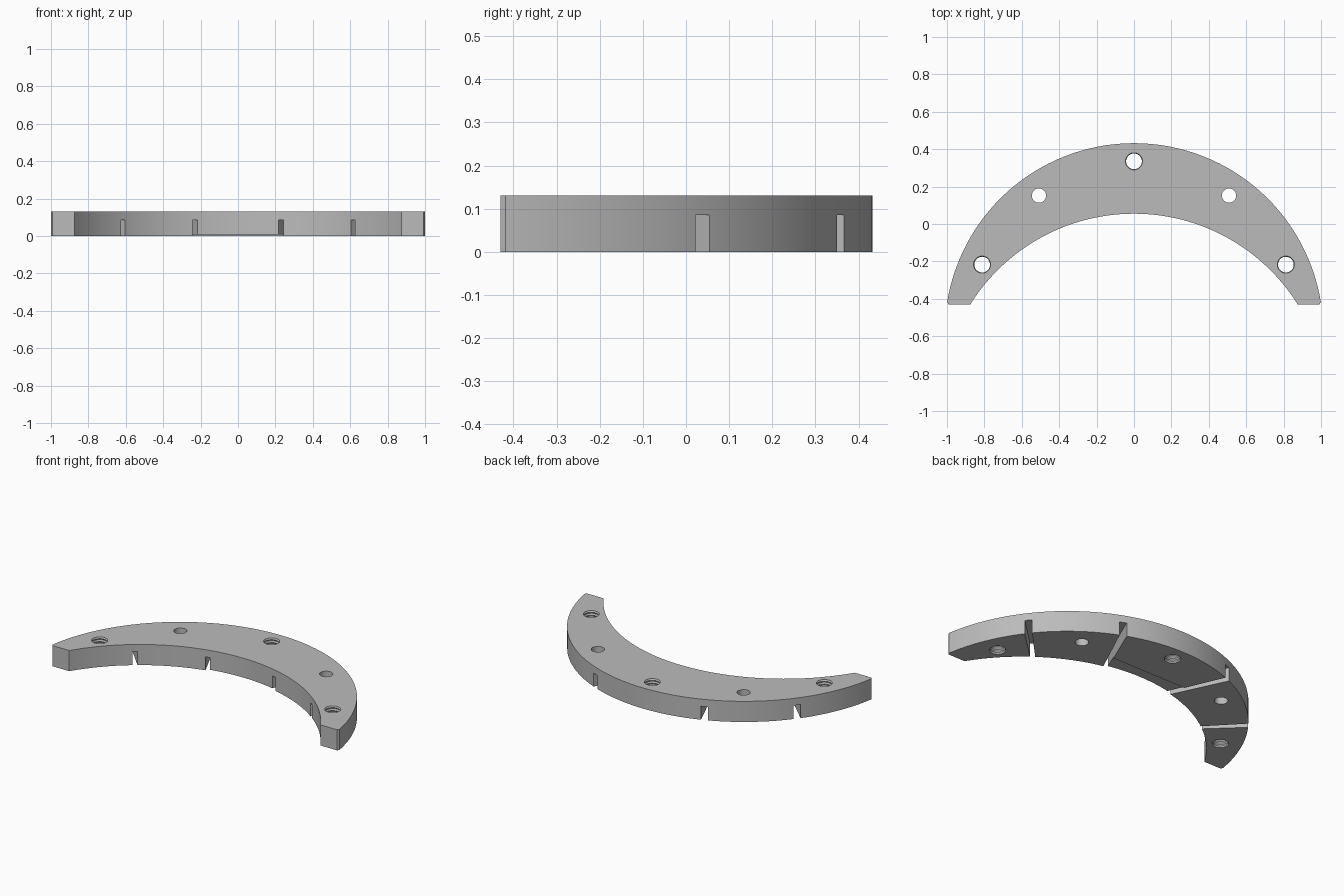
import bpy, bmesh, math
from mathutils import Vector

if "Cube" in bpy.data.objects:
    bpy.data.objects.remove(bpy.data.objects["Cube"], do_unlink=True)

HEIGHT = 0.13
END_Y = -0.43
OUTER_R, OUTER_C = 1.012, -0.58
INNER_R, INNER_C = 1.032, -0.977

grey = bpy.data.materials.new("plain grey")
grey.use_nodes = True
grey.diffuse_color = (0.5, 0.5, 0.5, 1)
grey.node_tree.nodes["Principled BSDF"].inputs["Base Color"].default_value = (0.5, 0.5, 0.5, 1)


def finish(name, bm):
    bmesh.ops.recalc_face_normals(bm, faces=bm.faces)
    mesh = bpy.data.meshes.new(name)
    bm.to_mesh(mesh)
    bm.free()
    mesh.materials.append(grey)
    obj = bpy.data.objects.new(name, mesh)
    bpy.context.collection.objects.link(obj)
    return obj


def prism(name, outline, z0, z1):
    bm = bmesh.new()
    face = bm.faces.new([bm.verts.new((x, y, z0)) for x, y in outline])
    ext = bmesh.ops.extrude_face_region(bm, geom=[face])
    top = [v for v in ext["geom"] if isinstance(v, bmesh.types.BMVert)]
    bmesh.ops.translate(bm, verts=top, vec=(0, 0, z1 - z0))
    return finish(name, bm)


def lathe(name, x, y, profile, sides=40):
    # Closed solid of revolution from (radius, height) pairs
    bm = bmesh.new()
    rings = [[bm.verts.new((x + r * math.cos(2 * math.pi * i / sides),
                            y + r * math.sin(2 * math.pi * i / sides), z))
              for i in range(sides)] for r, z in profile]
    for low, high in zip(rings, rings[1:]):
        for i in range(sides):
            j = (i + 1) % sides
            bm.faces.new((low[i], low[j], high[j], high[i]))
    bm.faces.new(rings[0])
    bm.faces.new(rings[-1])
    return finish(name, bm)


def arc(radius, centre, end_y, steps):
    half = math.acos((end_y - centre) / radius)
    angles = [half - 2 * half * i / steps for i in range(steps + 1)]
    return [(radius * math.sin(a), centre + radius * math.cos(a)) for a in angles]


# Crescent plate with slightly blunted outer tips
outer = arc(OUTER_R, OUTER_C, END_Y + 0.012, 96)
inner = arc(INNER_R, INNER_C, END_Y, 80)
tip = outer[0][0] - 0.008
outline = [(tip, END_Y)] + outer + [(-tip, END_Y)] + inner[::-1]
plate = prism("crescent_plate", outline, 0, HEIGHT)
cutters = []

# Flared slots across the underside
for side in (-1, 1):
    for start, end in (((0.23, 0.028), (0.379, 0.358)), ((0.615, -0.148), (0.80, 0.037))):
        a = Vector((side * start[0], start[1]))
        b = Vector((side * end[0], end[1]))
        along = (b - a).normalized()
        across = Vector((-along.y, along.x))
        a0, b0 = a - along * 0.06, b + along * 0.06
        quad = [a0 - across * 0.013, b0 - across * 0.022,
                b0 + across * 0.022, a0 + across * 0.013]
        cutters.append(prism("slot_cutter", quad, -0.05, 0.085))

# Shallow step under the inner edge of the middle section
step = [(-0.172, -0.1), (0.172, -0.1), (0.276, 0.13), (-0.276, 0.13)]
cutters.append(prism("step_cutter", step, -0.05, 0.008))

# Plain holes
for side in (-1, 1):
    cutters.append(lathe("plain_hole_cutter", side * 0.508, 0.152,
                         [(0.038, -0.05), (0.038, HEIGHT + 0.05)]))

# Threaded holes, ridged along their depth
ridges = 7
pitch = HEIGHT / ridges
thread = [(0.046, -0.05)]
for i in range(ridges):
    thread += [(0.046, (i + 0.1) * pitch), (0.042, (i + 0.5) * pitch)]
thread += [(0.046, HEIGHT - 0.1 * pitch), (0.046, HEIGHT + 0.05)]
for x, y in ((0, 0.335), (0.812, -0.217), (-0.812, -0.217)):
    cutters.append(lathe("threaded_hole_cutter", x, y, thread))

# Cut everything out and bake the result
for cutter in cutters:
    mod = plate.modifiers.new("cut", "BOOLEAN")
    mod.operation = "DIFFERENCE"
    mod.solver = "EXACT"
    mod.object = cutter
graph = bpy.context.evaluated_depsgraph_get()
baked = bpy.data.meshes.new_from_object(plate.evaluated_get(graph))
plate.modifiers.clear()
plate.data = baked
for cutter in cutters:
    bpy.data.objects.remove(cutter, do_unlink=True)

# One colour, smooth curves, sharp edges
baked.materials.clear()
baked.materials.append(grey)
for poly in baked.polygons:
    poly.material_index = 0
bpy.ops.object.select_all(action="DESELECT")
plate.select_set(True)
bpy.context.view_layer.objects.active = plate
bpy.ops.object.shade_smooth_by_angle(angle=math.radians(25))
